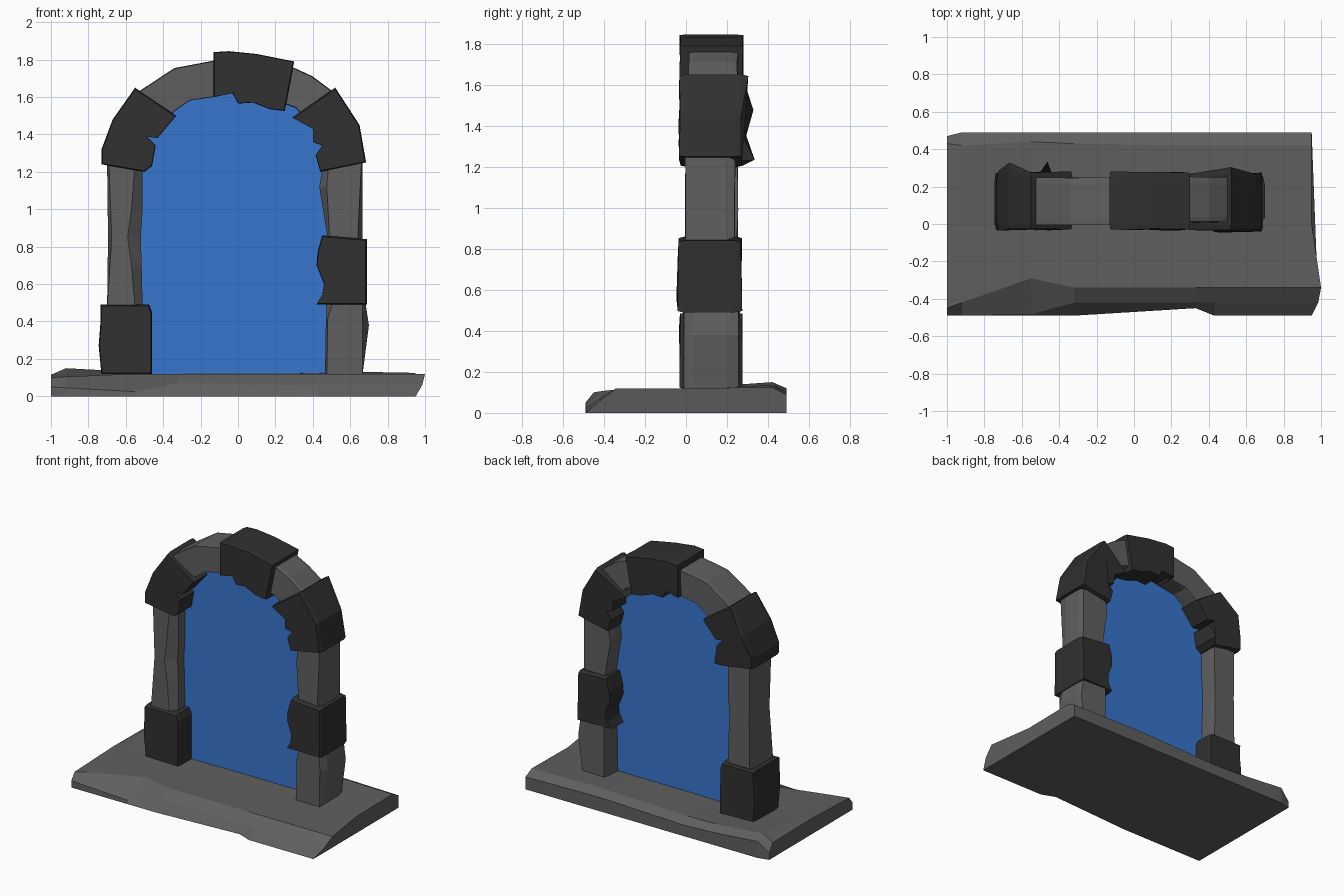
import bpy, bmesh, random
from mathutils import Vector

random.seed(4)


def material(name, rgb):
    m = bpy.data.materials.new(name)
    m.diffuse_color = (*rgb, 1)
    return m


DARK = material("dark_stone", (0.03, 0.03, 0.03))
GREY = material("grey_stone", (0.115, 0.115, 0.115))
BLUE = material("portal_blue", (0.04, 0.18, 0.62))


def loft(name, rings, mat):
    """Bridge matching rings of points and cap both ends, with flat faces."""
    bm = bmesh.new()
    vs = [[bm.verts.new(p) for p in r] for r in rings]
    n = len(vs[0])
    for a, b in zip(vs, vs[1:]):
        for i in range(n):
            j = (i + 1) % n
            bm.faces.new((a[i], a[j], b[j], b[i]))
    bm.faces.new(vs[0])
    if len(vs) > 1:
        bm.faces.new(vs[-1])
        bmesh.ops.recalc_face_normals(bm, faces=bm.faces)
    me = bpy.data.meshes.new(name)
    bm.to_mesh(me)
    bm.free()
    ob = bpy.data.objects.new(name, me)
    bpy.context.collection.objects.link(ob)
    me.materials.append(mat)
    return ob


def stone(name, outline, y0, y1, mat, inset=0.96, edge=0.03, front=None, bulge=0.0):
    """Rough stone: an x-z outline given depth, with chamfered front and back."""
    c = sum((Vector(p) for p in outline), Vector((0, 0))) / len(outline)
    small = [c + (Vector(p) - c) * inset for p in outline]

    def ring(pts, y):
        return [(p[0], y + random.uniform(-0.006, 0.006), p[1]) for p in pts]
    mid = [c + (Vector(p) - c) * (1 + bulge) for p in outline]
    return loft(name, [ring(front or small, y0), ring(outline, y0 + edge),
                       ring(mid, (y0 + y1) / 2), ring(outline, y1 - edge),
                       ring(small, y1)], mat)


# Base slab: cross-sections (y, z) along x, front edge sloped and chipped
sections = [
    (-1.00, [(-0.49, 0), (-0.49, 0.05), (-0.45, 0.10), (0.00, 0.115), (0.43, 0.11), (0.47, 0.05), (0.47, 0)]),
    (-0.92, [(-0.49, 0), (-0.49, 0.045), (-0.42, 0.105), (0.00, 0.12), (0.42, 0.15), (0.49, 0.12), (0.49, 0)]),
    (-0.55, [(-0.49, 0), (-0.485, 0.025), (-0.29, 0.12), (0.00, 0.12), (0.44, 0.13), (0.49, 0.09), (0.49, 0)]),
    (-0.32, [(-0.49, 0), (-0.42, 0.07), (-0.34, 0.12), (0.00, 0.12), (0.43, 0.12), (0.49, 0.08), (0.49, 0)]),
    (0.33, [(-0.45, 0), (-0.42, 0.06), (-0.34, 0.12), (0.00, 0.12), (0.42, 0.13), (0.49, 0.10), (0.49, 0)]),
    (0.43, [(-0.49, 0), (-0.42, 0.06), (-0.34, 0.12), (0.00, 0.12), (0.42, 0.135), (0.49, 0.10), (0.49, 0)]),
    (0.95, [(-0.49, 0), (-0.42, 0.06), (-0.34, 0.12), (0.00, 0.12), (0.42, 0.125), (0.49, 0.09), (0.49, 0)]),
]
rings = [[(x, y, z) for y, z in prof] for x, prof in sections]
for i, dx in ((1, 0.035), (2, 0.05), (3, 0.0)):      # right end leans outward
    x, y, z = rings[-1][i]
    rings[-1][i] = (x + dx, y, z)
loft("base_slab", rings, GREY)

# Portal surface filling the arch
portal = [(-0.56, 0.11), (0.54, 0.11), (0.54, 1.24), (0.46, 1.42), (0.34, 1.56),
          (0.15, 1.64), (-0.15, 1.64), (-0.36, 1.57), (-0.5, 1.42), (-0.56, 1.24)]
loft("portal_surface", [[(x, 0.12, z) for x, z in portal]], BLUE)

# Grey pillar stones
stone("left_pillar", [(-0.70, 0.47), (-0.51, 0.47), (-0.515, 0.70), (-0.52, 0.85),
                      (-0.51, 1.00), (-0.51, 1.25), (-0.70, 1.25), (-0.695, 0.85)],
      0.0, 0.25, GREY, 0.93, 0.05,
      front=[(-0.70, 0.47), (-0.55, 0.47), (-0.57, 0.70), (-0.59, 0.85),
             (-0.57, 1.00), (-0.55, 1.25), (-0.69, 1.25), (-0.675, 0.85)])
stone("right_pillar_lower", [(0.465, 0.11), (0.665, 0.11), (0.70, 0.38), (0.68, 0.51), (0.47, 0.51), (0.47, 0.42)],
      -0.01, 0.26, GREY, 0.92, 0.05,
      front=[(0.475, 0.11), (0.665, 0.11), (0.665, 0.38), (0.665, 0.51), (0.51, 0.51), (0.48, 0.42)])
stone("right_pillar_upper", [(0.48, 0.84), (0.665, 0.84), (0.665, 1.25), (0.455, 1.25), (0.435, 1.12)],
      0.0, 0.24, GREY, 0.93, 0.05,
      front=[(0.49, 0.84), (0.64, 0.84), (0.66, 1.25), (0.485, 1.25), (0.475, 1.12)])

# Grey arch stones
stone("left_arch_stone", [(-0.56, 1.61), (-0.34, 1.755), (-0.10, 1.80), (-0.10, 1.605),
                          (-0.26, 1.58), (-0.40, 1.48)], 0.0, 0.25, GREY, 0.97, 0.03)
stone("right_arch_stone", [(0.26, 1.775), (0.40, 1.71), (0.52, 1.62), (0.36, 1.48), (0.31, 1.54), (0.22, 1.575)],
      0.01, 0.25, GREY, 0.96, 0.03)

# Dark blocks standing proud of the arch
stone("left_foot_block", [(-0.735, 0.49), (-0.475, 0.49), (-0.46, 0.45), (-0.46, 0.115),
                          (-0.73, 0.115), (-0.745, 0.27), (-0.735, 0.40)], -0.03, 0.27, DARK, 0.96)
stone("right_middle_block", [(0.45, 0.86), (0.69, 0.84), (0.69, 0.49), (0.42, 0.49), (0.45, 0.54),
                             (0.46, 0.60), (0.42, 0.70), (0.425, 0.77)], -0.04, 0.27, DARK, 0.96)
left_shoulder = stone("left_shoulder_block",
                      [(-0.73, 1.24), (-0.50, 1.20), (-0.46, 1.23), (-0.44, 1.34), (-0.49, 1.39),
                       (-0.43, 1.38), (-0.33, 1.50), (-0.55, 1.65), (-0.67, 1.48), (-0.73, 1.32)],
                      -0.03, 0.28, DARK, 0.97)
right_shoulder = stone("right_shoulder_block",
                       [(0.685, 1.25), (0.65, 1.45), (0.52, 1.65), (0.29, 1.49), (0.40, 1.43),
                        (0.40, 1.36), (0.45, 1.34), (0.415, 1.29), (0.44, 1.20)],
                       -0.03, 0.27, DARK, 0.97)
stone("keystone", [(-0.13, 1.84), (-0.05, 1.845), (0.10, 1.83), (0.30, 1.79), (0.25, 1.525), (0.17, 1.535),
                   (0.08, 1.57), (0.00, 1.565), (-0.03, 1.62), (-0.13, 1.60)],
      -0.03, 0.275, DARK, 0.98)

# Chipped points at the back of the shoulder blocks
for block, near, dy in ((left_shoulder, (-0.46, 1.23), 0.05), (left_shoulder, (-0.67, 1.48), 0.05),
                        (right_shoulder, (0.52, 1.65), 0.03)):
    for v in block.data.vertices:
        if v.co.y > 0.2 and (Vector((v.co.x, v.co.z)) - Vector(near)).length < 0.02:
            v.co.y += dy
